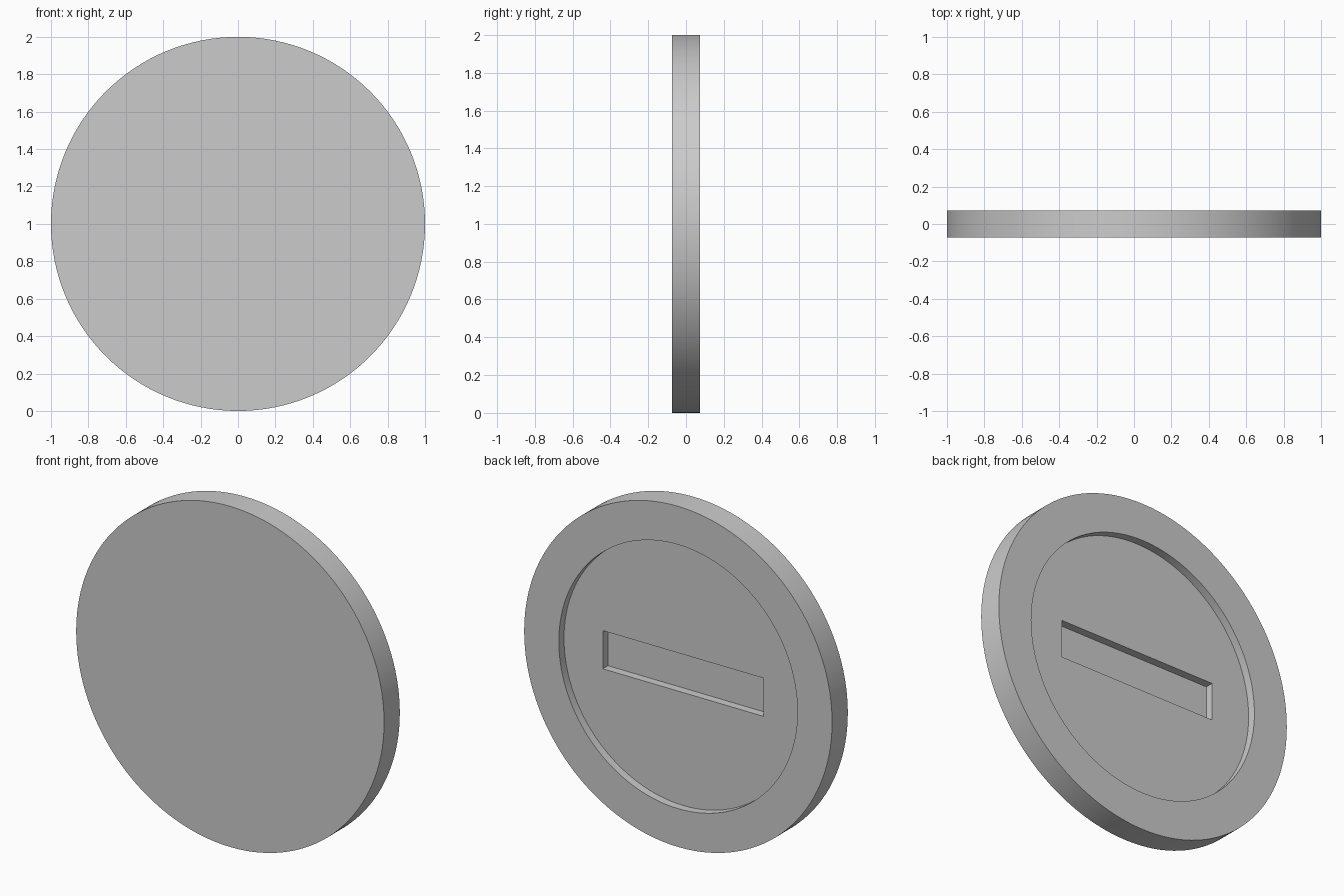
import bpy
from math import pi, radians

if "Cube" in bpy.data.objects:
    bpy.data.objects.remove(bpy.data.objects["Cube"])

R, T = 1.0, 0.146            # disc radius and thickness
RECESS_R, STEP = 0.775, 0.048  # recess radius, depth of each step
SLOT_W, SLOT_H = 1.045, 0.224
BACK = T / 2


def disc(name, radius, depth, y):
    bpy.ops.mesh.primitive_cylinder_add(vertices=128, radius=radius, depth=depth,
                                        location=(0, y, R), rotation=(pi / 2, 0, 0))
    ob = bpy.context.object
    ob.name = name
    bpy.ops.object.transform_apply(location=False, rotation=True, scale=True)
    return ob


def carve(target, cutter):
    mod = target.modifiers.new("carve", 'BOOLEAN')
    mod.operation = 'DIFFERENCE'
    mod.solver = 'EXACT'
    mod.object = cutter
    bpy.ops.object.select_all(action='DESELECT')
    target.select_set(True)
    bpy.context.view_layer.objects.active = target
    bpy.ops.object.modifier_apply(modifier=mod.name)
    bpy.data.objects.remove(cutter, do_unlink=True)


# Solid disc
body = disc("round_cover", R, T, 0)

# Shallow round recess in the back
carve(body, disc("recess_cutter", RECESS_R, 2 * STEP, BACK))

# Rectangular slot in the recess floor
bpy.ops.mesh.primitive_cube_add(size=1, location=(0, BACK, R))
slot = bpy.context.object
slot.name = "slot_cutter"
slot.scale = (SLOT_W, 4 * STEP, SLOT_H)
bpy.ops.object.transform_apply(location=False, rotation=False, scale=True)
carve(body, slot)

# Smooth round walls, sharp edges
body.select_set(True)
bpy.context.view_layer.objects.active = body
bpy.ops.object.shade_smooth_by_angle(angle=radians(30))
